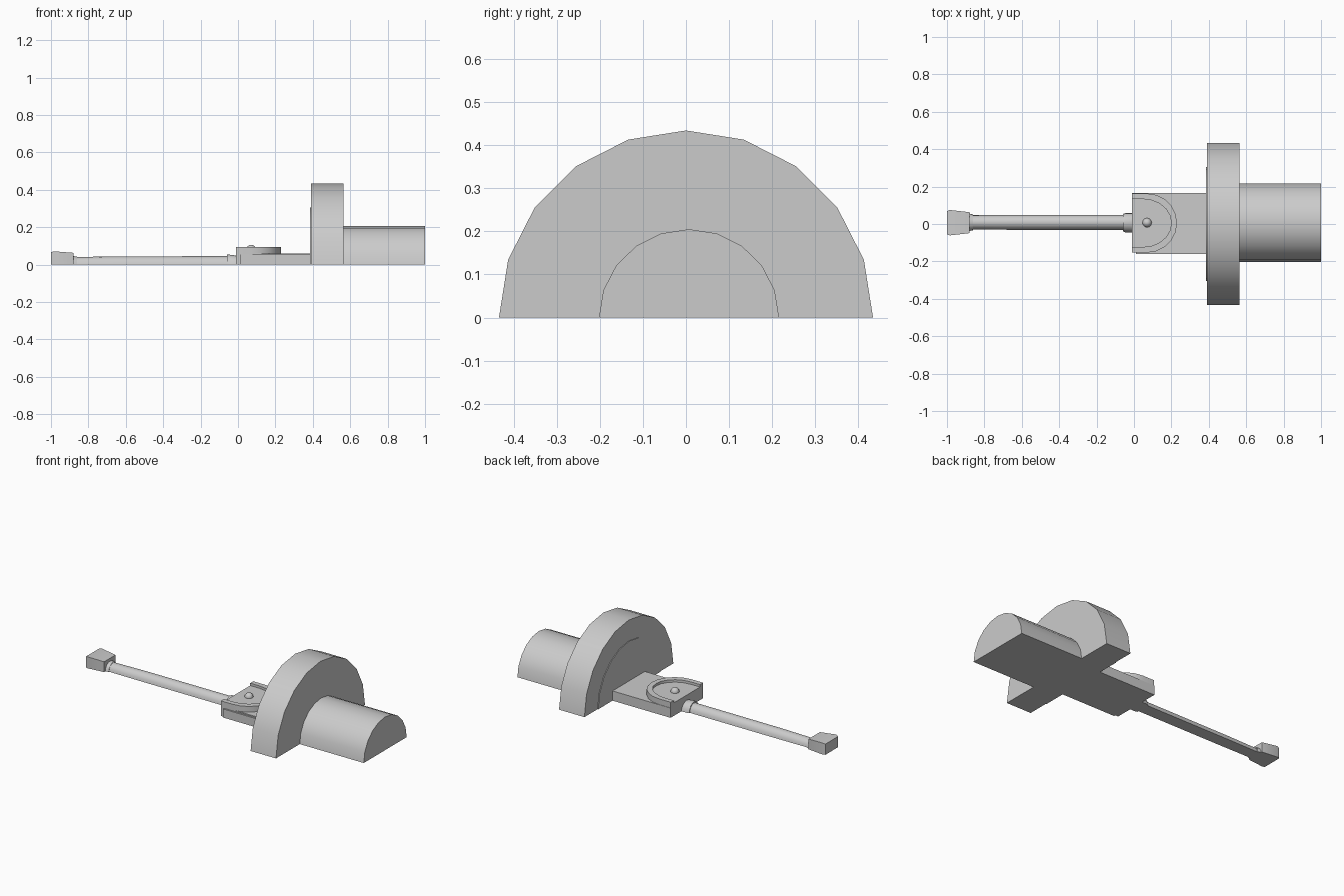
import bpy, bmesh, math

cube = bpy.data.objects.get("Cube")
if cube:
    bpy.data.objects.remove(cube, do_unlink=True)

grey = bpy.data.materials.new("plain grey")
grey.use_nodes = True
COLOUR = (0.6, 0.6, 0.6, 1)
grey.diffuse_color = COLOUR
grey.node_tree.nodes["Principled BSDF"].inputs["Base Color"].default_value = COLOUR


def finish(name, bm):
    """Turn a bmesh into a grey object, smooth only across shallow angles."""
    bmesh.ops.recalc_face_normals(bm, faces=bm.faces)
    mesh = bpy.data.meshes.new(name)
    bm.to_mesh(mesh)
    bm.free()
    mesh.materials.append(grey)
    obj = bpy.data.objects.new(name, mesh)
    bpy.context.collection.objects.link(obj)
    bpy.ops.object.select_all(action='DESELECT')
    obj.select_set(True)
    bpy.context.view_layer.objects.active = obj
    bpy.ops.object.shade_smooth_by_angle(angle=math.radians(35))
    return obj


def loft(name, rings):
    """Skin matching rings of points and cap both ends."""
    bm = bmesh.new()
    loops = [[bm.verts.new(p) for p in ring] for ring in rings]
    n = len(loops[0])
    for a, b in zip(loops, loops[1:]):
        for i in range(n):
            j = (i + 1) % n
            bm.faces.new((a[i], a[j], b[j], b[i]))
    bm.faces.new(loops[0])
    bm.faces.new(loops[-1])
    return finish(name, bm)


def half_round(name, stations, y=0.0, sides=10):
    """Half turned shape lying along x; stations are (x, radius, height)."""
    steps = [math.pi * i / sides for i in range(sides + 1)]
    return loft(name, [[(x, y + r * math.cos(a), h * math.sin(a)) for a in steps]
                       for x, r, h in stations])


def slab(name, outline, z0, z1):
    return loft(name, [[(x, y, z) for x, y in outline] for z in (z0, z1)])


def box(name, x0, x1, y0, y1, z0, z1):
    return slab(name, [(x0, y0), (x1, y0), (x1, y1), (x0, y1)], z0, z1)


def arch(straight, reach, half, sides=10):
    """Points of a rounded end, open towards -x, from -y to +y."""
    pts = [(straight + (reach - straight) * math.cos(a), 0.005 + half * math.sin(a))
           for a in (math.pi * (i / sides - 0.5) for i in range(sides + 1))]
    return [(-0.01, pts[0][1])] + pts + [(-0.01, pts[-1][1])]


# Drum and rear barrel
half_round("drum", [(0.39, 0.434, 0.434), (0.563, 0.434, 0.434)])
half_round("drum_face_disc", [(0.386, 0.305, 0.305), (0.392, 0.305, 0.305)])
half_round("rear_barrel", [(0.56, 0.209, 0.205), (1.0, 0.209, 0.205)], y=0.007)

# Neck block with its side panel
box("neck_block", -0.01, 0.392, -0.15, 0.165, 0, 0.06)
box("neck_side_panel", 0.01, 0.388, -0.16, -0.149, 0, 0.053)

# Rounded plate: floor, raised rim, rivet
outer, inner = arch(0.07, 0.23, 0.158), arch(0.05, 0.2, 0.128)
slab("plate_floor", inner, 0.055, 0.08)
slab("plate_rim", outer + inner[::-1], 0.055, 0.095)
bm = bmesh.new()
bmesh.ops.create_uvsphere(bm, u_segments=12, v_segments=8, radius=0.025)
bmesh.ops.translate(bm, verts=bm.verts, vec=(0.07, 0.007, 0.081))
finish("rivet", bm)

# Rod with collars
half_round("rod", [(-0.89, 0.038, 0.04), (-0.65, 0.04, 0.044), (-0.04, 0.04, 0.045)],
           y=0.009, sides=8)
half_round("front_collar", [(-0.06, 0.046, 0.053), (-0.045, 0.052, 0.053),
                            (-0.008, 0.052, 0.048)], y=0.007, sides=8)
half_round("tip_collar", [(-0.885, 0.048, 0.047), (-0.86, 0.042, 0.042)],
           y=0.009, sides=8)

# Flared tip block
loft("tip", [[(x, 0.007 - w, 0), (x, 0.007 + w, 0), (x, 0.007 + w, h), (x, 0.007 - w, h)]
             for x, w, h in ((-1.0, 0.062, 0.066), (-0.985, 0.068, 0.071),
                             (-0.88, 0.056, 0.063))])
